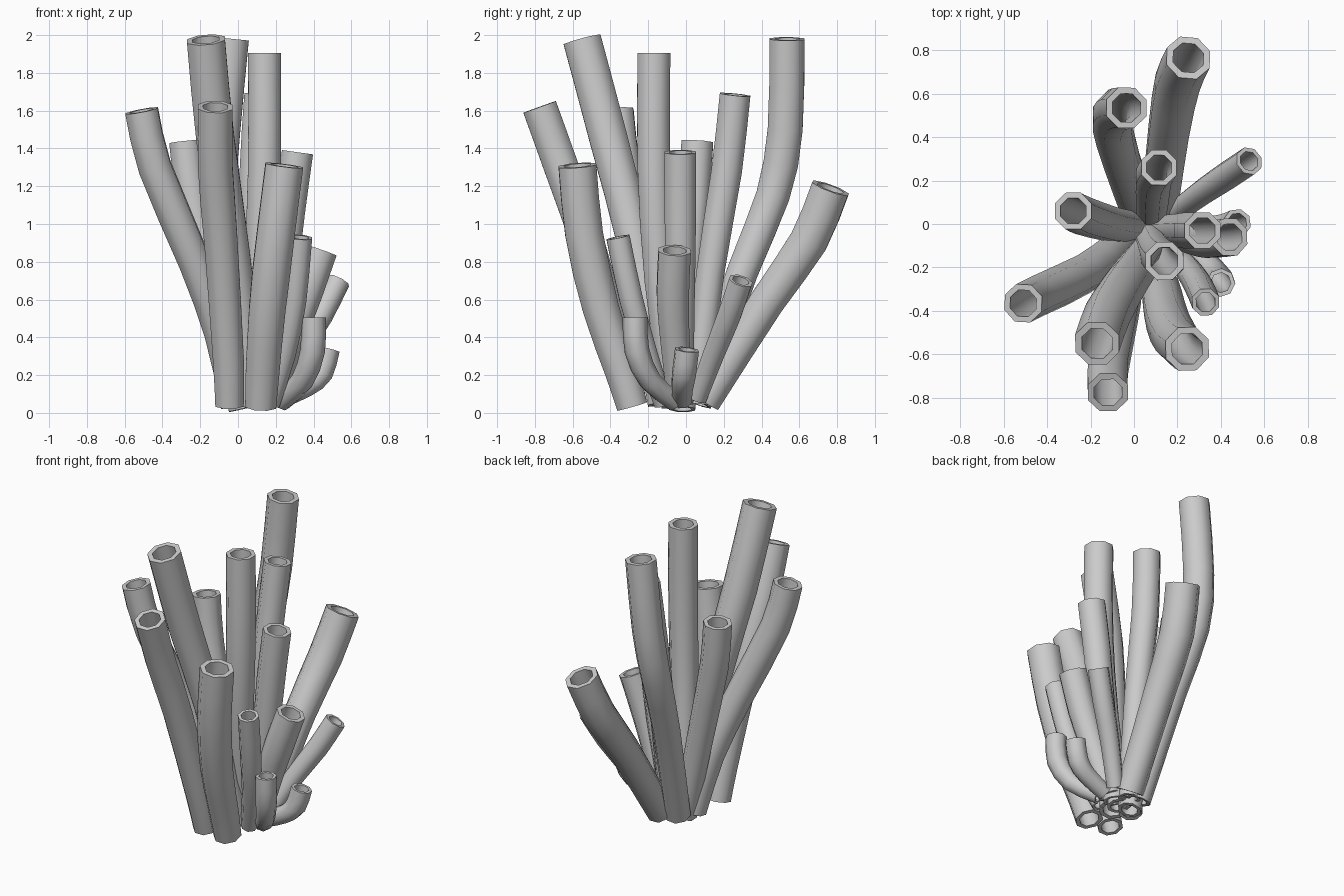
import bpy, bmesh, math
from mathutils import Vector

if "Cube" in bpy.data.objects:
    bpy.data.objects.remove(bpy.data.objects["Cube"])

SIDES = 8
BORE = 0.7   # inner radius / outer radius
TAPER = 0.82  # base radius / tip radius


def smooth_path(pts):
    # Catmull-Rom: one extra point between each pair of path points
    p = [Vector(q) for q in pts]
    p = [2 * p[0] - p[1]] + p + [2 * p[-1] - p[-2]]
    out = []
    for i in range(1, len(p) - 2):
        out.append(p[i])
        out.append((9 * (p[i] + p[i + 1]) - p[i - 1] - p[i + 2]) / 16)
    out.append(p[-2])
    return out


def tube(name, r, pts):
    path = smooth_path(pts)
    n = len(path)
    bm = bmesh.new()
    outer, inner = [], []
    u = Vector((1, 0, 0))
    for i, c in enumerate(path):
        t = (path[min(i + 1, n - 1)] - path[max(i - 1, 0)]).normalized()
        u = (u - t * u.dot(t)).normalized()
        v = t.cross(u)
        rad = r * (TAPER + (1 - TAPER) * min(1, 1.6 * i / (n - 1)))
        for rings, k in ((outer, 1), (inner, BORE)):
            ring = []
            for j in range(SIDES):
                a = 2 * math.pi * (j + 0.5) / SIDES
                ring.append(bm.verts.new(c + (u * math.cos(a) + v * math.sin(a)) * rad * k))
            rings.append(ring)
    # closed loop of rings: up the outside, over the rim, down the bore
    loop = outer + inner[::-1]
    for a, b in zip(loop, loop[1:] + loop[:1]):
        for j in range(SIDES):
            k = (j + 1) % SIDES
            bm.faces.new((a[j], a[k], b[k], b[j]))
    bmesh.ops.recalc_face_normals(bm, faces=bm.faces)
    me = bpy.data.meshes.new(name)
    bm.to_mesh(me)
    bm.free()
    ob = bpy.data.objects.new(name, me)
    bpy.context.collection.objects.link(ob)
    bpy.context.view_layer.objects.active = ob
    ob.select_set(True)


# Tall tubes at the back
tube("back_right_tube", .109, [(.12, .1, .06), (.16, .43, .59), (.2, .65, .91), (.25, .765, 1.19)])
tube("back_tall_tube", .1, [(.02, .06, .05), (-.06, .3, .75), (-.1, .46, 1.15), (-.08, .525, 1.5), (-.035, .535, 1.98)])
tube("back_middle_tube", .088, [(.08, .05, .05), (.085, .13, .75), (.09, .215, 1.28), (.115, .26, 1.685)])

# Left side
tube("left_tube", .091, [(.02, -.02, .02), (-.11, .0, .6), (-.24, .04, 1.12), (-.28, .06, 1.435)])
tube("left_front_tube", .094, [(-.02, -.06, .04), (-.1, -.13, .42), (-.23, -.23, .8), (-.44, -.33, 1.3), (-.51, -.365, 1.6)])

# Centre
tube("centre_tube", .094, [(.07, -.06, .05), (.11, -.14, .7), (.14, -.17, 1.3), (.14, -.17, 1.905)])

# Front
tube("front_tall_tube", .109, [(.07, -.12, .05), (-.03, -.26, .85), (-.12, -.41, 1.45), (-.17, -.55, 1.975)])
tube("front_left_tube", .099, [(-.045, -.28, .04), (-.05, -.34, .27), (-.09, -.52, .9), (-.12, -.66, 1.3), (-.12, -.775, 1.62)])
tube("front_right_tube", .108, [(.12, -.285, .035), (.13, -.34, .22), (.155, -.45, .55), (.2, -.54, .95), (.245, -.575, 1.31)])

# Right side, shorter tubes
tube("right_tall_tube", .09, [(.13, -.03, .05), (.22, -.03, .6), (.27, -.03, 1.05), (.315, -.03, 1.38)])
tube("right_middle_tube", .092, [(.17, -.03, .07), (.28, -.06, .4), (.36, -.07, .63), (.44, -.06, .86)])
tube("right_back_tube", .067, [(.2, .06, .08), (.32, .15, .32), (.44, .23, .52), (.53, .29, .7)])
tube("right_front_tube", .067, [(.17, -.12, .05), (.25, -.21, .32), (.3, -.29, .6), (.33, -.36, .93)])
tube("right_low_tube", .066, [(.23, -.06, .06), (.34, -.19, .17), (.395, -.26, .33), (.4, -.27, .505)])
tube("right_hook_tube", .066, [(.22, -.02, .07), (.36, -.02, .14), (.44, -.01, .21), (.475, .005, .335)])

bpy.ops.object.shade_smooth_by_angle(angle=math.radians(50))
